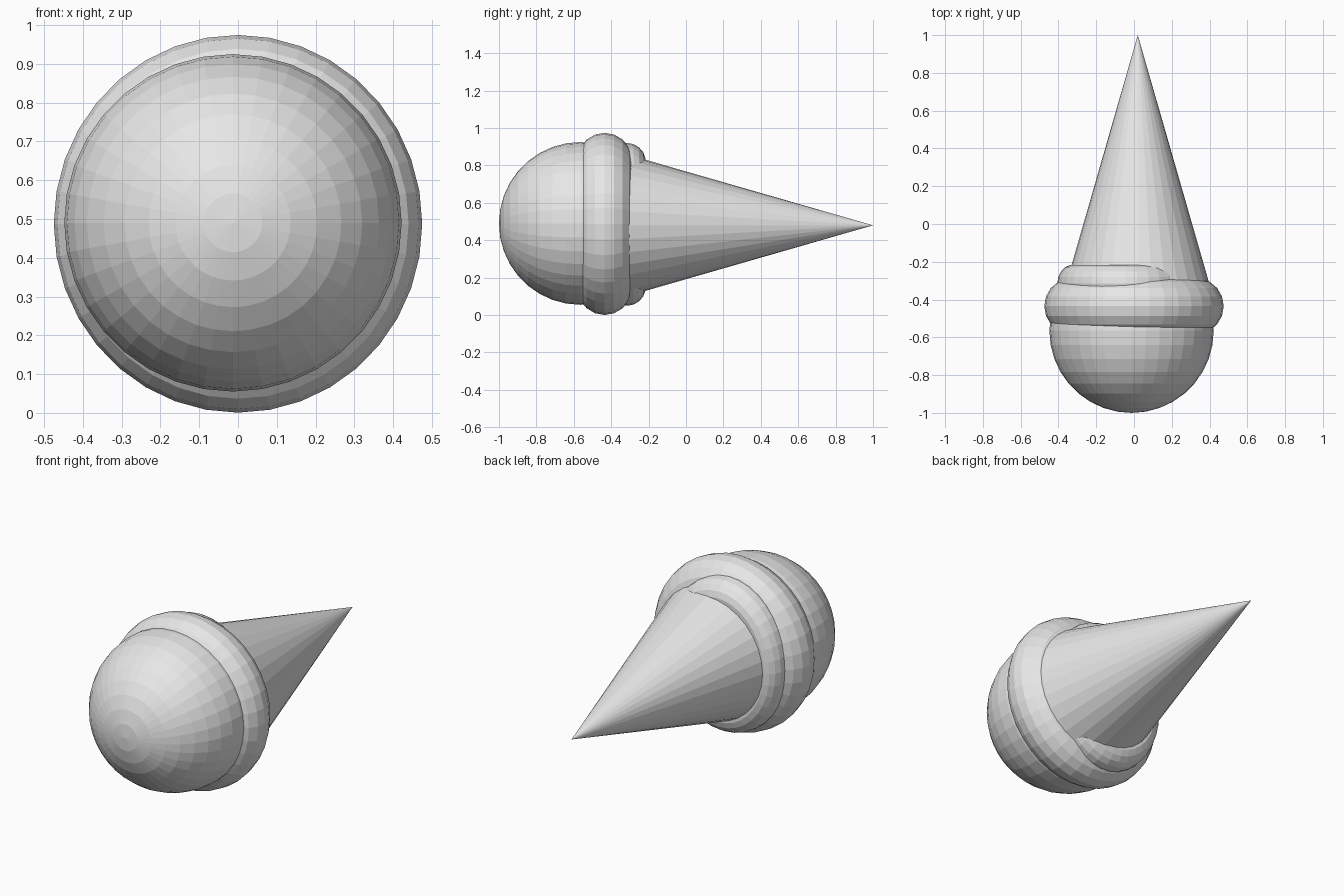
import bpy
from math import radians

cube = bpy.data.objects.get("Cube")
if cube:
    bpy.data.objects.remove(cube, do_unlink=True)

# One plain grey for every part
grey = bpy.data.materials.new("plain_grey")
grey.use_nodes = True
colour = (0.8, 0.8, 0.8, 1)
grey.diffuse_color = colour
grey.node_tree.nodes["Principled BSDF"].inputs["Base Color"].default_value = colour

LYING = (radians(-90), 0, 0)  # turns the local z axis to +y


def finish(name, scale=(1, 1, 1)):
    """Name, scale and colour the part just added, with flat faces."""
    part = bpy.context.object
    part.name = name
    part.scale = scale
    part.data.materials.append(grey)
    bpy.ops.object.shade_flat()
    return part


def ring(name, centre, major, minor, scale):
    bpy.ops.mesh.primitive_torus_add(
        location=centre, rotation=LYING, major_segments=36, minor_segments=18,
        major_radius=major, minor_radius=minor)
    return finish(name, scale)


# Scoop at the front
bpy.ops.mesh.primitive_uv_sphere_add(
    segments=36, ring_count=18, radius=0.435,
    location=(-0.013, -0.565, 0.49), rotation=LYING)
finish("scoop")

# Thick rim, and a narrower rolled edge behind it
ring("rim", (0, -0.435, 0.4875), 0.325, 0.15, (1, 1.025, 1))
ring("rolled_edge", (-0.045, -0.315, 0.485), 0.335, 0.1, (0.83, 1, 1))

# Cone pointing back, its open end buried in the rim
base_y, tip_y = -0.45, 1.0
bpy.ops.mesh.primitive_cone_add(
    vertices=32, radius1=0.288 * (tip_y - base_y), radius2=0,
    depth=tip_y - base_y, location=(0.02, (base_y + tip_y) / 2, 0.48),
    rotation=LYING)
finish("cone")
